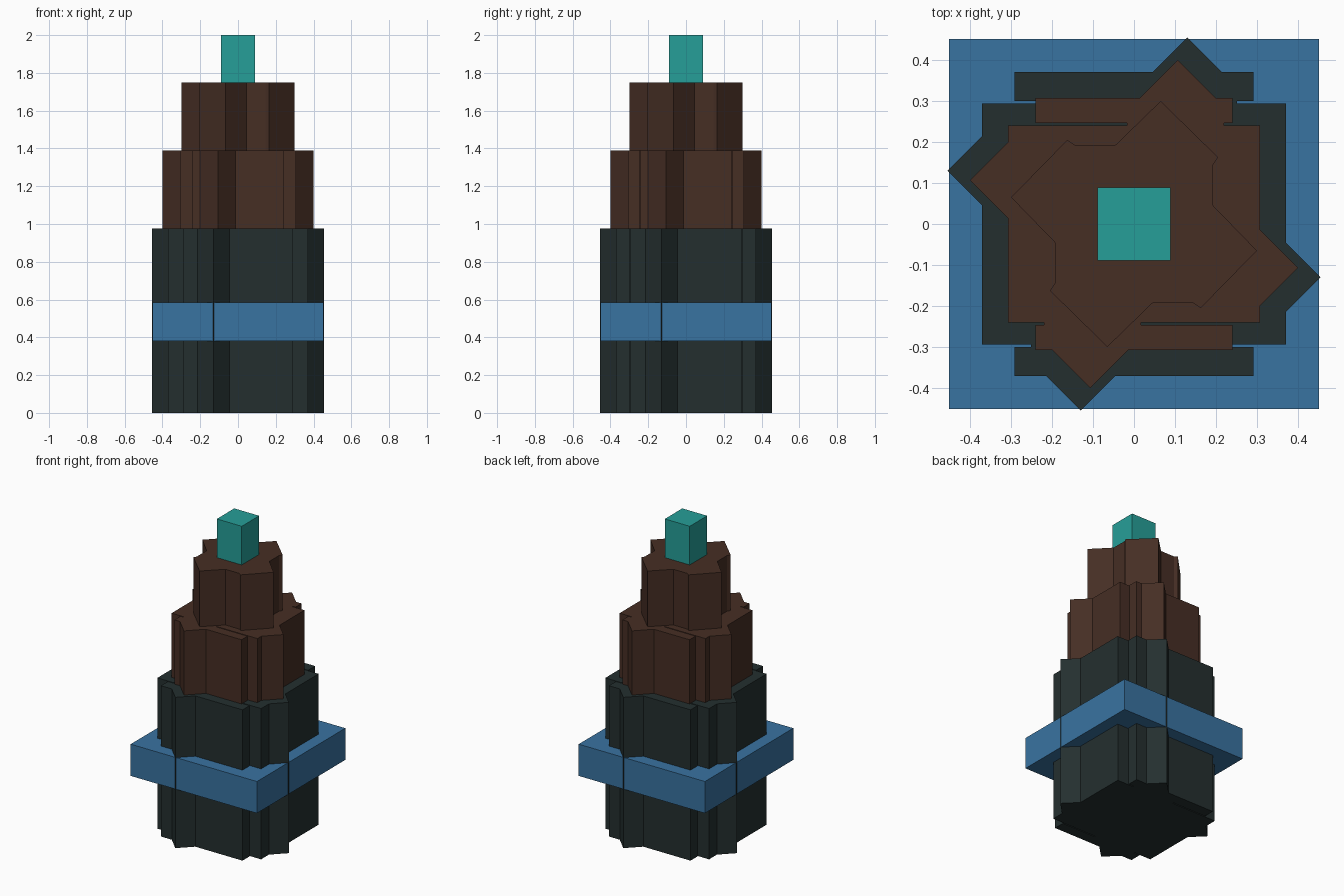
import bpy, bmesh

if "Cube" in bpy.data.objects:
    bpy.data.objects.remove(bpy.data.objects["Cube"])


def material(name, rgb):
    """Flat colour from 0-255 display values, stored as linear."""
    lin = [((c / 255 + 0.055) / 1.055) ** 2.4 for c in rgb]
    m = bpy.data.materials.new(name)
    m.diffuse_color = (*lin, 1)
    m.use_nodes = True
    m.node_tree.nodes["Principled BSDF"].inputs["Base Color"].default_value = m.diffuse_color
    return m


SLATE = material("dark_slate", (36, 47, 47))
BROWN = material("dark_brown", (70, 46, 36))
BLUE = material("steel_blue", (57, 115, 161))
TEAL = material("teal", (38, 159, 152))


def prism(name, outline, z0, z1, mat):
    """Extrude a closed xy outline from z0 to z1."""
    bm = bmesh.new()
    face = bm.faces.new([bm.verts.new((x, y, z0)) for x, y in outline])
    ext = bmesh.ops.extrude_face_region(bm, geom=[face], use_keep_orig=True)
    top = [g for g in ext["geom"] if isinstance(g, bmesh.types.BMVert)]
    bmesh.ops.translate(bm, verts=top, vec=(0, 0, z1 - z0))
    bmesh.ops.recalc_face_normals(bm, faces=bm.faces)
    me = bpy.data.meshes.new(name)
    bm.to_mesh(me)
    bm.free()
    me.materials.append(mat)
    ob = bpy.data.objects.new(name, me)
    bpy.context.collection.objects.link(ob)
    return ob


def spin(points, turns):
    """Repeat an outline section clockwise around the centre."""
    out = []
    for k in range(turns):
        for x, y in points:
            for _ in range(k * 4 // turns):
                x, y = y, -x
            out.append((x, y))
    return out


def slotted_outline(s, w, a, b, core, slab, left, right):
    """Crossed slabs (reach s, half width w) with diagonal tips at (a, b).
    A narrow slot between core and slab ends at x = left and x = right."""
    t = b - s
    half = [(left, core), (left, slab), (-w, slab), (-w, s),
            (a - t, s), (a, b), (a + t, s), (w, s),
            (w, slab), (right, slab), (right, core), (s, core),
            (s, t - a), (b, -a), (s, -a - t), (s, -core)]
    return spin(half, 2)


def square(r):
    return [(-r, -r), (r, -r), (r, r), (-r, r)]


# Stacked rock tiers
prism("base_tier", slotted_outline(0.371, 0.292, 0.13, 0.455, 0.294, 0.30, -0.05, 0.252),
      0, 0.975, SLATE)
prism("middle_tier", slotted_outline(0.307, 0.24, 0.107, 0.40, 0.240, 0.246, -0.017, 0.22),
      0.975, 1.39, BROWN)
top_quarter = [(-0.145, 0.193), (-0.045, 0.193), (0.065, 0.30), (0.205, 0.163)]
prism("top_tier", spin(top_quarter, 4), 1.39, 1.75, BROWN)

# Square band around the base, and the block on the peak
prism("band", square(0.4515), 0.38, 0.585, BLUE)
prism("peak_block", square(0.089), 1.75, 2.0, TEAL)
